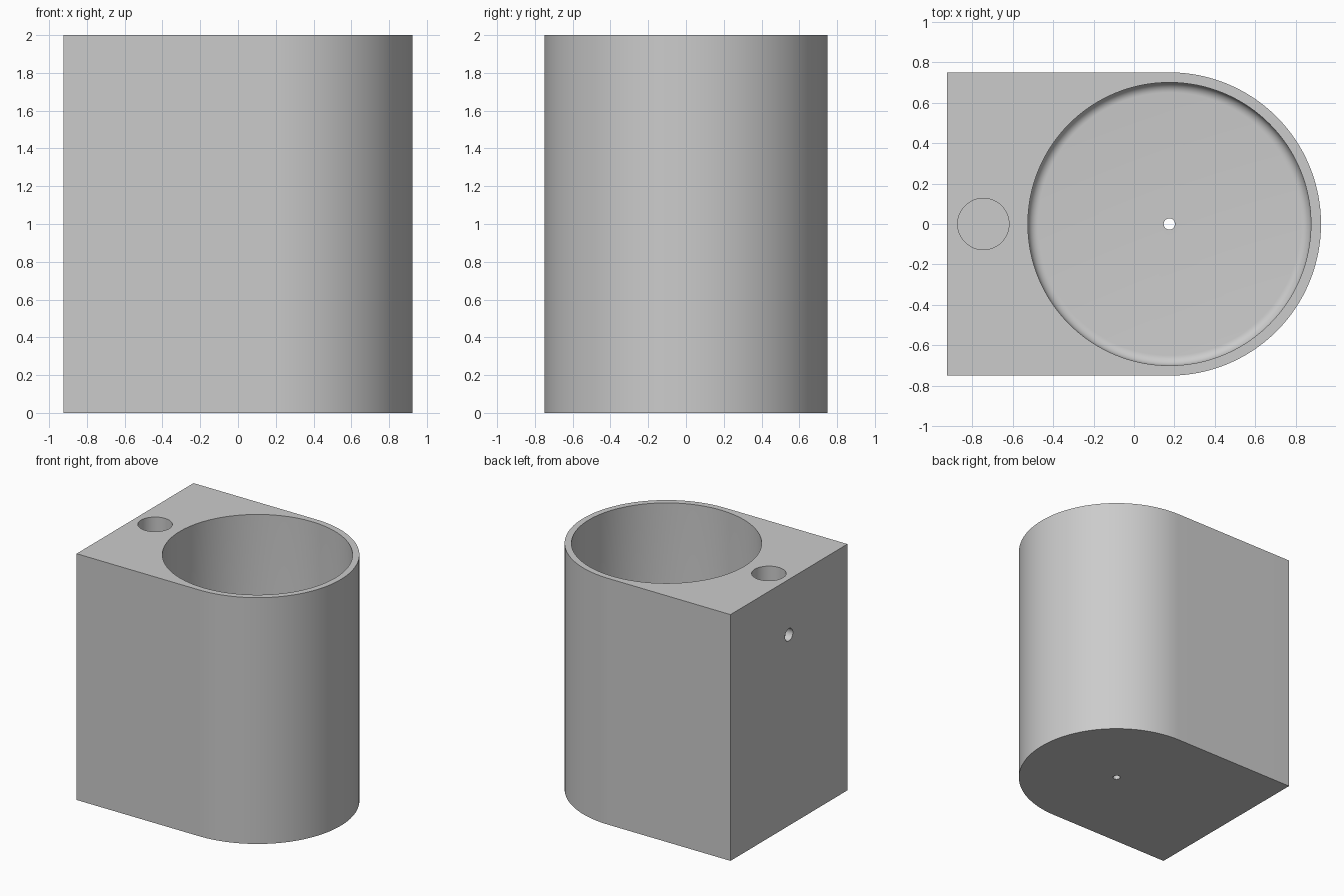
import bpy, bmesh, math

cube = bpy.data.objects.get("Cube")
if cube:
    bpy.data.objects.remove(cube, do_unlink=True)

HEIGHT, HALF_DEPTH, LEFT_EDGE = 2.0, 0.75, -0.925
CUP_X, CUP_R, FLOOR, FILLET = 0.175, 0.70, 0.05, 0.05
POST_X, POST_R = -0.745, 0.127

# Plain grey material
grey = bpy.data.materials.new("light_grey")
grey.use_nodes = True
colour = (0.6, 0.6, 0.6, 1)
grey.diffuse_color = colour
grey.node_tree.nodes["Principled BSDF"].inputs["Base Color"].default_value = colour


def add_object(name, bm):
    bmesh.ops.recalc_face_normals(bm, faces=bm.faces)
    mesh = bpy.data.meshes.new(name)
    bm.to_mesh(mesh)
    bm.free()
    mesh.materials.append(grey)
    obj = bpy.data.objects.new(name, mesh)
    bpy.context.collection.objects.link(obj)
    return obj


def lathe(name, profile, centre_x, steps):
    """Closed solid from a radius/height profile, capped at both ends."""
    bm = bmesh.new()
    rings = []
    for r, z in profile:
        angles = [2 * math.pi * i / steps for i in range(steps)]
        rings.append([bm.verts.new((centre_x + r * math.cos(a), r * math.sin(a), z))
                      for a in angles])
    for low, high in zip(rings, rings[1:]):
        for i in range(steps):
            j = (i + 1) % steps
            bm.faces.new((low[i], low[j], high[j], high[i]))
    bm.faces.new(rings[0])
    bm.faces.new(rings[-1])
    return add_object(name, bm)


# Body: square at one end, half round at the other
arc = [math.pi * (i / 64 - 0.5) for i in range(65)]
outline = [(CUP_X + HALF_DEPTH * math.cos(a), HALF_DEPTH * math.sin(a)) for a in arc]
outline += [(LEFT_EDGE, HALF_DEPTH), (LEFT_EDGE, -HALF_DEPTH)]
bm = bmesh.new()
base = bm.faces.new([bm.verts.new((x, y, 0)) for x, y in outline])
top = bmesh.ops.extrude_face_region(bm, geom=[base])["geom"]
bmesh.ops.translate(bm, vec=(0, 0, HEIGHT),
                    verts=[v for v in top if isinstance(v, bmesh.types.BMVert)])
body = add_object("holder_body", bm)

# Cup recess with a rounded floor edge
cup_profile = []
for i in range(9):
    a = math.pi / 2 * i / 8
    cup_profile.append((CUP_R - FILLET + FILLET * math.sin(a),
                        FLOOR + FILLET - FILLET * math.cos(a)))
cup_profile.append((CUP_R, HEIGHT + 0.1))
cutters = [lathe("cup_cutter", cup_profile, CUP_X, 128)]

# Post socket and drain hole
cutters.append(lathe("post_cutter", [(POST_R, FLOOR), (POST_R, HEIGHT + 0.1)], POST_X, 64))
cutters.append(lathe("drain_cutter", [(0.028, -0.1), (0.028, 0.3)], CUP_X, 32))

# Cross hole from the flat end through the socket into the cup
pin = lathe("pin_cutter", [(0.05, -1.1), (0.05, -0.3)], 0, 32)
pin.rotation_euler = (0, math.pi / 2, 0)
pin.location = (0, 0, 1.55)
cutters.append(pin)

for cutter in cutters:
    cutter.hide_render = True
    cutter.hide_set(True)
    mod = body.modifiers.new(cutter.name, "BOOLEAN")
    mod.operation = "DIFFERENCE"
    mod.solver = "EXACT"
    mod.object = cutter

# Apply the cuts, then remove the helpers
bpy.ops.object.select_all(action="DESELECT")
body.select_set(True)
bpy.context.view_layer.objects.active = body
for mod in list(body.modifiers):
    bpy.ops.object.modifier_apply(modifier=mod.name)
for cutter in cutters:
    bpy.data.objects.remove(cutter, do_unlink=True)
bpy.ops.object.shade_smooth_by_angle(angle=math.radians(30))
